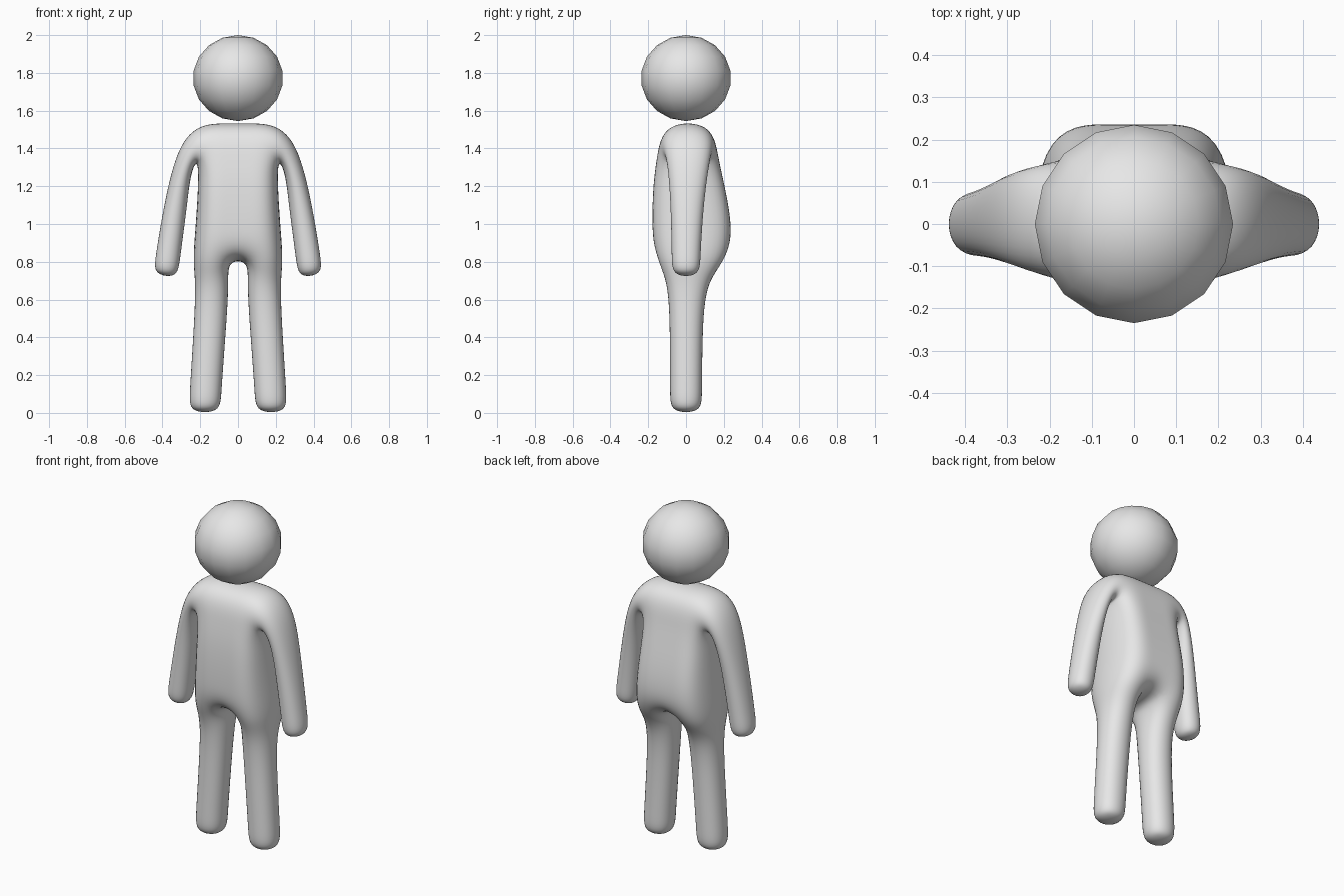
import bpy, bmesh
from mathutils import Vector

if "Cube" in bpy.data.objects:
    bpy.data.objects.remove(bpy.data.objects["Cube"])

grey = bpy.data.materials.new("light_grey")
grey.diffuse_color = (0.8, 0.8, 0.8, 1)
grey.use_nodes = True
grey.node_tree.nodes["Principled BSDF"].inputs["Base Color"].default_value = grey.diffuse_color

# Head: coarse smooth ball floating above the shoulders
bpy.ops.mesh.primitive_uv_sphere_add(segments=16, ring_count=9, radius=1,
                                     location=(0, 0, 1.7725))
head = bpy.context.object
head.name = "head"
head.scale = (0.2386, 0.2386, 0.2275)
bpy.ops.object.transform_apply(location=False, rotation=False, scale=True)
bpy.ops.object.shade_smooth()
head.data.materials.append(grey)

# Body: control cage rounded by a subdivision modifier
bm = bmesh.new()


def quad(*pts):
    bm.faces.new([bm.verts.new(Vector(p)) for p in pts])


def tube(rings):
    """Skin four-point rings and cap the last one."""
    for r, q in zip(rings, rings[1:]):
        for i in range(4):
            j = (i + 1) % 4
            quad(r[i], r[j], q[j], q[i])
    quad(*rings[-1])


MID = 0.05  # half width of the centre strip
# Torso rings: height, half width, front y, back y
torso = [(1.54, 0.20, -0.12, 0.14),
         (1.35, 0.217, -0.155, 0.17),
         (1.20, 0.217, -0.175, 0.205),
         (0.98, 0.232, -0.18, 0.247),
         (0.80, 0.248, -0.165, 0.222)]
# Leg rings: height, inner x, outer x, front y, back y
legs = [(0.80, MID, 0.248, -0.165, 0.222),
        (0.69, 0.04, 0.23, -0.102, 0.112),
        (0.42, 0.058, 0.243, -0.092, 0.094),
        (0.10, 0.082, 0.264, -0.092, 0.092),
        (-0.004, 0.086, 0.266, -0.09, 0.09)]
# Arm rings: outer x, outer z, inner x, inner z, front y, back y
arms = [(0.32, 1.43, 0.25, 1.25, -0.108, 0.135),
        (0.395, 1.12, 0.264, 1.10, -0.088, 0.10),
        (0.442, 0.83, 0.302, 0.81, -0.082, 0.082),
        (0.455, 0.728, 0.315, 0.708, -0.08, 0.08)]

# Centre strip of the torso with shoulder top and crotch
for (z, _, f, b), (w, _, g, c) in zip(torso, torso[1:]):
    for y, v in ((f, g), (b, c)):
        quad((-MID, y, z), (MID, y, z), (MID, v, w), (-MID, v, w))
for z, _, f, b in (torso[0], torso[-1]):
    quad((-MID, f, z), (MID, f, z), (MID, b, z), (-MID, b, z))

for s in (-1, 1):
    # Torso side panels, left open where the arm joins
    for i, ((z, x, f, b), (w, u, g, c)) in enumerate(zip(torso, torso[1:])):
        for y, v in ((f, g), (b, c)):
            quad((s * MID, y, z), (s * x, y, z), (s * u, v, w), (s * MID, v, w))
        if i > 0:
            quad((s * x, f, z), (s * x, b, z), (s * u, c, w), (s * u, g, w))
    z, x, f, b = torso[0]
    quad((s * MID, f, z), (s * x, f, z), (s * x, b, z), (s * MID, b, z))
    # Leg
    tube([[(s * i, f, z), (s * o, f, z), (s * o, b, z), (s * i, b, z)]
          for z, i, o, f, b in legs])
    # Arm, starting at the open side of the shoulder
    w, u, g, c = torso[1]
    root = [(s * x, f, z), (s * x, b, z), (s * u, c, w), (s * u, g, w)]
    tube([root] + [[(s * ox, f, oz), (s * ox, b, oz), (s * ix, b, iz), (s * ix, f, iz)]
                   for ox, oz, ix, iz, f, b in arms])

bmesh.ops.remove_doubles(bm, verts=bm.verts, dist=0.0005)
bmesh.ops.recalc_face_normals(bm, faces=bm.faces)
for face in bm.faces:
    face.smooth = True
mesh = bpy.data.meshes.new("body")
bm.to_mesh(mesh)
bm.free()
mesh.materials.append(grey)
body = bpy.data.objects.new("body", mesh)
bpy.context.collection.objects.link(body)
sub = body.modifiers.new("rounding", 'SUBSURF')
sub.levels = sub.render_levels = 3
